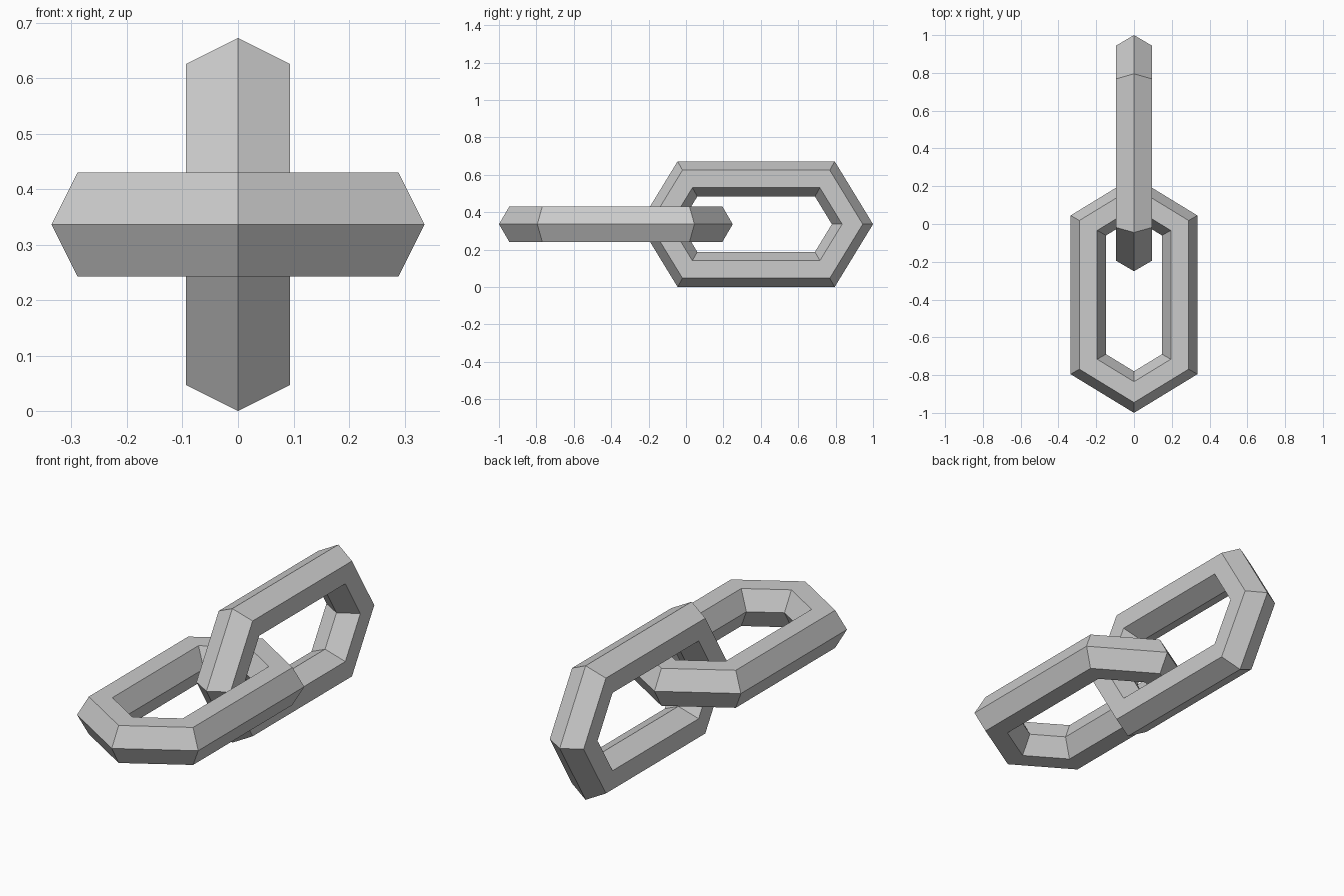
import bpy, bmesh, math
from mathutils import Matrix, Vector

if "Cube" in bpy.data.objects:
    bpy.data.objects.remove(bpy.data.objects["Cube"], do_unlink=True)

steel = bpy.data.materials.new("grey_steel")
steel.use_nodes = True
steel.diffuse_color = (0.6, 0.6, 0.6, 1)
steel.node_tree.nodes["Principled BSDF"].inputs["Base Color"].default_value = (0.6, 0.6, 0.6, 1)

HALF_WIDTH = 0.336   # outer half width of a link
HALF_LENGTH = 0.625  # outer half length
SHOULDER = 0.42      # outer half length of the straight side
BAR = 0.094          # half thickness of the bar
SLOPE = (HALF_LENGTH - SHOULDER) / HALF_WIDTH
MITRE = math.hypot(1, SLOPE)


def outline(inset):
    """Six-sided link outline, moved evenly inwards by inset."""
    x = HALF_WIDTH - inset
    tip = HALF_LENGTH - inset * MITRE
    side = tip - x * SLOPE
    return [(0, -tip), (x, -side), (x, side), (0, tip), (-x, side), (-x, -side)]


def make_link(name, y, roll):
    # Hexagonal bar section as (inset, height)
    section = [(0, 0), (BAR / 2, BAR), (BAR * 1.5, BAR),
               (BAR * 2, 0), (BAR * 1.5, -BAR), (BAR / 2, -BAR)]
    bm = bmesh.new()
    loops = [[bm.verts.new((px, py, h)) for px, py in outline(inset)]
             for inset, h in section]
    for i, loop in enumerate(loops):
        following = loops[(i + 1) % len(loops)]
        for j in range(len(loop)):
            k = (j + 1) % len(loop)
            bm.faces.new((loop[j], loop[k], following[k], following[j]))
    bmesh.ops.recalc_face_normals(bm, faces=bm.faces)
    bm.transform(Matrix.Translation(Vector((0, y, HALF_WIDTH))) @ Matrix.Rotation(roll, 4, 'Y'))
    mesh = bpy.data.meshes.new(name)
    bm.to_mesh(mesh)
    bm.free()
    mesh.materials.append(steel)
    link = bpy.data.objects.new(name, mesh)
    bpy.context.collection.objects.link(link)


# Flat link in front, upright link threaded through it behind
make_link("front_link", HALF_LENGTH - 1, 0)
make_link("back_link", 1 - HALF_LENGTH, math.pi / 2)
